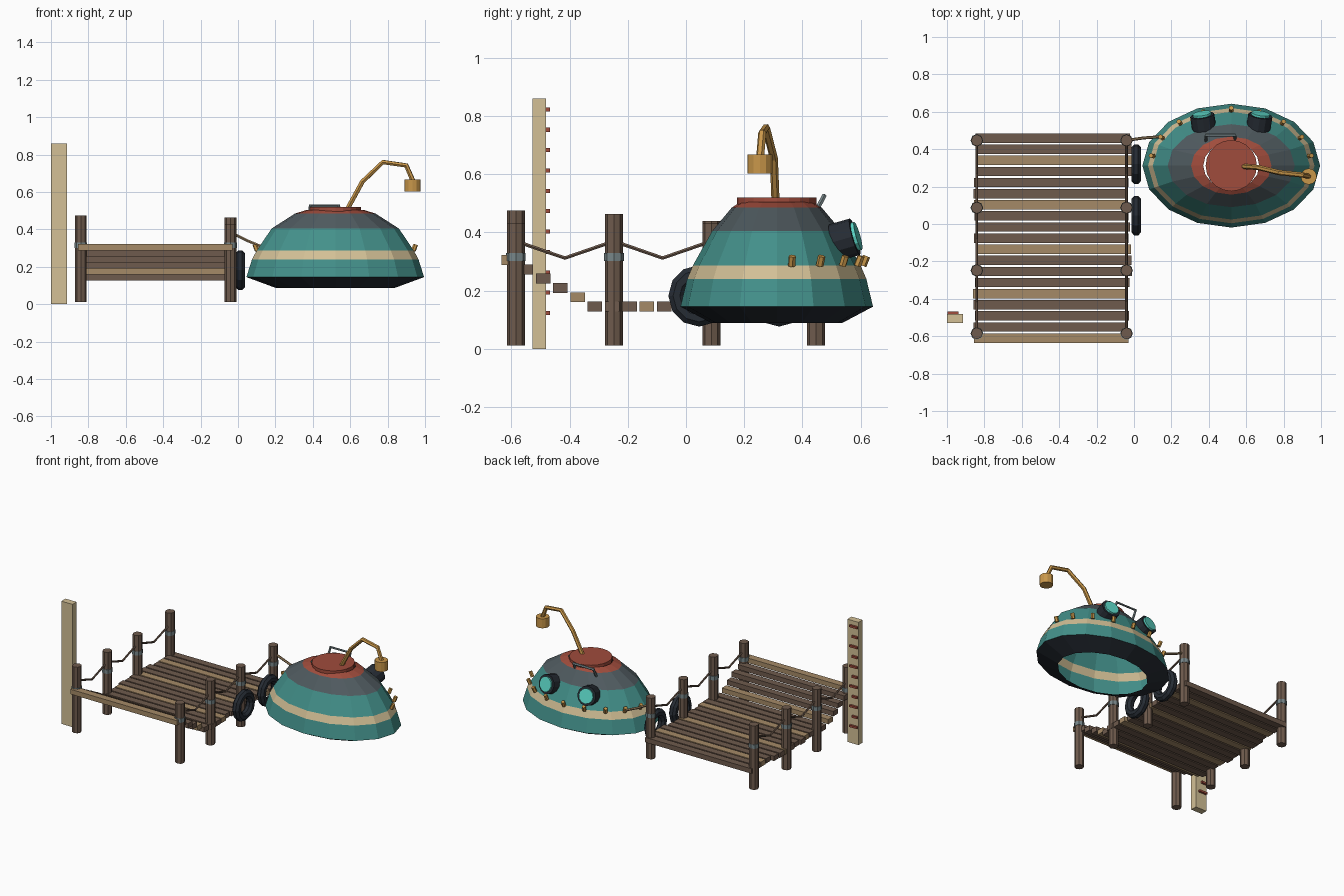
import bpy, bmesh, math, random
from mathutils import Vector, Matrix

random.seed(4)
if "Cube" in bpy.data.objects:
    bpy.data.objects.remove(bpy.data.objects["Cube"], do_unlink=True)


def material(name, hex_code):
    def lin(c):
        return c / 12.92 if c <= 0.04045 else ((c + 0.055) / 1.055) ** 2.4
    rgb = [lin(int(hex_code[i:i + 2], 16) / 255) for i in (0, 2, 4)] + [1]
    m = bpy.data.materials.new(name)
    m.use_nodes = True
    m.diffuse_color = rgb
    bsdf = m.node_tree.nodes["Principled BSDF"]
    bsdf.inputs["Base Color"].default_value = rgb
    bsdf.inputs["Roughness"].default_value = 0.7
    return m


TEAL = material("teal paint", "43908A")
CREAM = material("cream paint", "D3C096")
SLATE = material("slate grey", "4F5A5F")
RED = material("hatch red", "A04C3C")
BLACK = material("rubber black", "262C34")
BROWN = material("dark wood", "6F5B4D")
TAN = material("light wood", "A58A67")
BRASS = material("brass", "C9974A")
GLASS = material("aqua glass", "5CD8C8")
STEEL = material("steel", "78878A")


def finish(name, bm, *mats):
    bmesh.ops.recalc_face_normals(bm, faces=bm.faces)
    me = bpy.data.meshes.new(name)
    bm.to_mesh(me)
    bm.free()
    ob = bpy.data.objects.new(name, me)
    for m in mats:
        me.materials.append(m)
    bpy.context.collection.objects.link(ob)
    return ob


def box(name, centre, size, mat):
    bm = bmesh.new()
    bmesh.ops.create_cube(bm, size=1, matrix=Matrix.Translation(centre) @ Matrix.Diagonal((*size, 1)))
    return finish(name, bm, mat)


def cylinder(name, centre, radius, depth, mat, axis=(0, 0, 1), sides=8):
    turn = Vector(axis).to_track_quat('Z', 'Y').to_matrix().to_4x4()
    bm = bmesh.new()
    bmesh.ops.create_cone(bm, cap_ends=True, segments=sides, radius1=radius, radius2=radius,
                          depth=depth, matrix=Matrix.Translation(centre) @ turn)
    return finish(name, bm, mat)


def tube(name, points, radius, mat):
    cu = bpy.data.curves.new(name, 'CURVE')
    cu.dimensions = '3D'
    cu.bevel_depth = radius
    cu.bevel_resolution = 1
    cu.use_fill_caps = True
    sp = cu.splines.new('POLY')
    sp.points.add(len(points) - 1)
    for p, co in zip(sp.points, points):
        p.co = (*co, 1)
    sp.use_smooth = False
    cu.materials.append(mat)
    ob = bpy.data.objects.new(name, cu)
    bpy.context.collection.objects.link(ob)
    bpy.ops.object.select_all(action='DESELECT')
    bpy.context.view_layer.objects.active = ob
    ob.select_set(True)
    bpy.ops.object.convert(target='MESH')
    return ob


def ring_loft(name, rings, sides, mats, close=False):
    """Skin between rings of points; band i takes material i."""
    bm = bmesh.new()
    loops = [[bm.verts.new(p) for p in r] for r in rings]
    pairs = list(zip(loops, loops[1:]))
    if close:
        pairs.append((loops[-1], loops[0]))
    for i, (a, b) in enumerate(pairs):
        for k in range(sides):
            n = (k + 1) % sides
            f = bm.faces.new((a[k], a[n], b[n], b[k]))
            f.material_index = i if len(mats) > 1 else 0
    return finish(name, bm, *mats)


# Hull: open oval shell with one paint colour per band
HX, HY, SIDES = 0.52, 0.312, 16
profile = [(0.32, 0.224, 0.088), (0.475, 0.331, 0.145), (0.445, 0.308, 0.24), (0.42, 0.288, 0.287),
           (0.34, 0.222, 0.405), (0.215, 0.155, 0.485), (0.15, 0.125, 0.505)]
rings = []
for rx, ry, z in profile:
    angles = [math.tau * k / SIDES for k in range(SIDES)]
    rings.append([(HX + rx * math.cos(a), HY + ry * math.sin(a), z) for a in angles])
ring_loft("hull", rings, SIDES, [BLACK, TEAL, CREAM, TEAL, SLATE, RED])
cylinder("hatch_lid", (HX, HY, 0.503), 0.137, 0.034, RED, sides=20)
tube("hatch_handle", [(0.385, 0.44, 0.46), (0.385, 0.475, 0.526), (0.54, 0.475, 0.526), (0.54, 0.44, 0.46)],
     0.009, STEEL)

# Rivets round the back of the cream band
for i in range(9):
    a = math.radians(10 + 20 * i)
    spot = (HX + 0.43 * math.cos(a), HY + 0.302 * math.sin(a), 0.302)
    cylinder(f"rivet_{i}", spot, 0.013, 0.036, BRASS, axis=(0.4 * math.cos(a), 0.4 * math.sin(a), 1), sides=6)

# Portholes
for side, label in ((-1, "right"), (1, "left")):
    axis = Vector((side * 0.15, 0.95, 0.27)).normalized()
    c = Vector((HX + side * 0.15, 0.545, 0.375))
    cylinder(f"porthole_rim_{label}", c, 0.065, 0.075, BLACK, axis, 12)
    cylinder(f"porthole_glass_{label}", c + axis * 0.041, 0.05, 0.016, GLASS, axis, 12)

# Lamp on a bent pipe
tube("lamp_pipe", [(0.58, 0.308, 0.5), (0.665, 0.302, 0.655), (0.775, 0.275, 0.76),
                   (0.9, 0.262, 0.742), (0.935, 0.255, 0.66)], 0.014, BRASS)
cylinder("lamp_head", (0.934, 0.254, 0.635), 0.043, 0.066, BRASS, sides=12)

# Dock planks: steps at the front, level behind
for i in range(19):
    z = 0.145 + 0.032 * max(0, 5 - i)
    shift = random.uniform(-0.014, 0.014)
    if i == 18:
        shift = 0
    box(f"plank_{i}", (-0.435 + shift, -0.61 + 0.0594 * i, z), (0.825, 0.05, 0.034), TAN if i % 4 == 0 else BROWN)

# Posts, bands and sagging ropes
POST_Y = (-0.585, -0.248, 0.087, 0.447)
TOPS = {"right": (0.475, 0.45, 0.44, 0.46), "left": (0.43, 0.463, 0.432, 0.44)}
for label, x in (("right", -0.84), ("left", -0.04)):
    for i, (y, top) in enumerate(zip(POST_Y, TOPS[label])):
        cylinder(f"post_{label}_{i}", (x, y, (top + 0.012) / 2), 0.031, top - 0.012, BROWN)
        cylinder(f"post_band_{label}_{i}", (x, y, 0.315), 0.034, 0.028, STEEL)
    for i, (a, b) in enumerate(zip(POST_Y, POST_Y[1:])):
        tube(f"rope_{label}_{i}", [(x, a, 0.37), (x, (a + b) / 2, 0.312), (x, b, 0.37)], 0.007, BROWN)
tube("mooring_rope", [(-0.04, 0.447, 0.385), (0.05, 0.46, 0.34), (0.145, 0.467, 0.3)], 0.008, TAN)

# Tyre fenders hanging between dock and hull
for i, y in enumerate((0.32, 0.045)):
    tyre = []
    for k in range(12):
        a = math.tau * k / 12
        tyre.append([(0.012 + 0.028 * math.cos(b),
                      y + (0.078 + 0.03 * math.sin(b)) * math.cos(a),
                      0.182 + (0.078 + 0.03 * math.sin(b)) * math.sin(a))
                     for b in (math.tau * (j + 0.5) / 8 for j in range(8))])
    ring_loft(f"tyre_fender_{i}", tyre, 8, [BLACK], close=True)

# Depth gauge board with tick marks
box("gauge_board", (-0.957, -0.505, 0.43), (0.086, 0.046, 0.86), CREAM)
for i in range(11):
    width = 0.06 if i % 2 == 0 else 0.042
    box(f"gauge_mark_{i}", (-0.997 + width / 2, -0.477, 0.123 + 0.07 * i), (width, 0.018, 0.014), RED)
